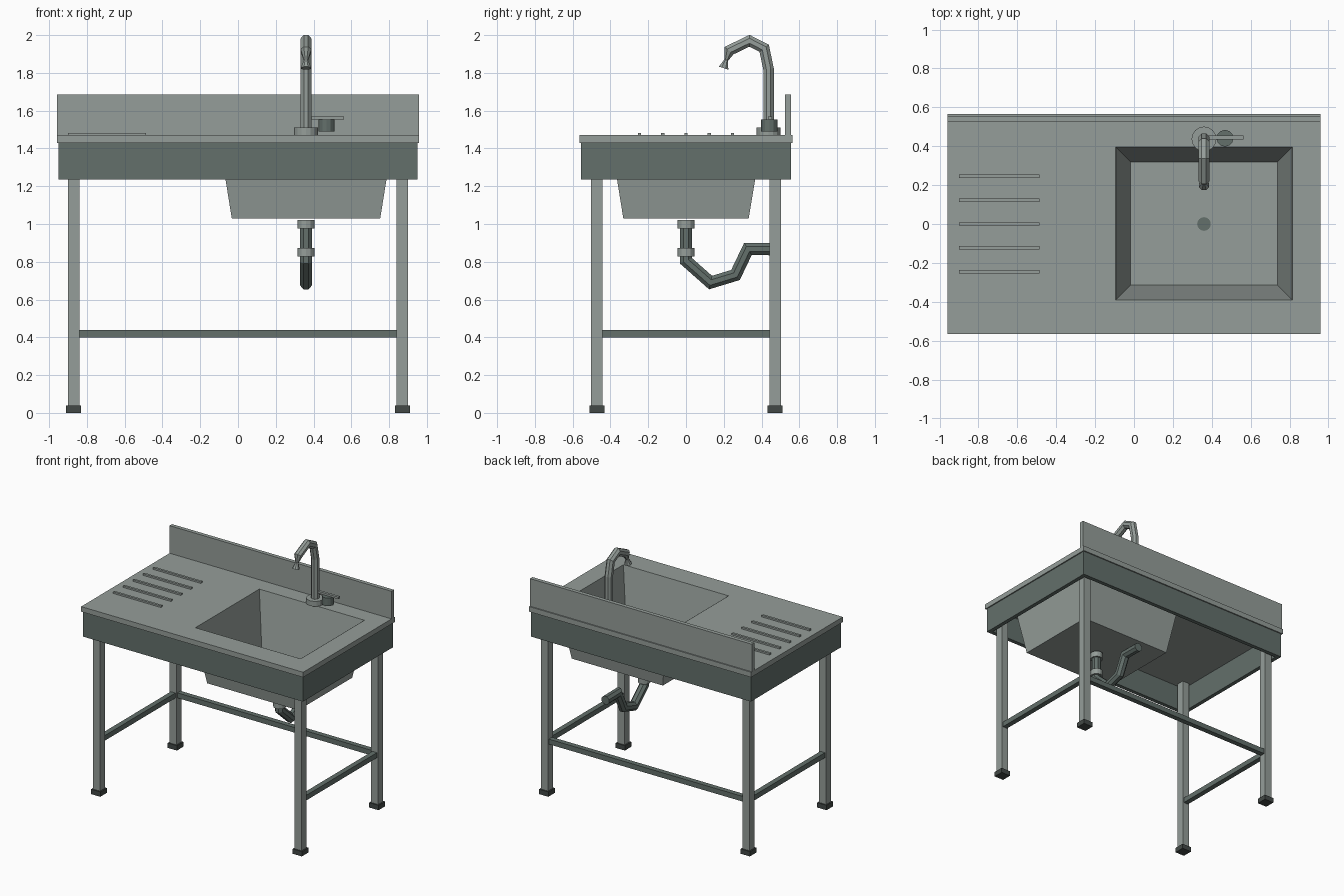
import bpy, bmesh, math
from mathutils import Vector

if "Cube" in bpy.data.objects:
    bpy.data.objects.remove(bpy.data.objects["Cube"])


def material(name, rgb):
    m = bpy.data.materials.new(name)
    m.diffuse_color = (*rgb, 1)
    m.use_nodes = True
    m.node_tree.nodes["Principled BSDF"].inputs["Base Color"].default_value = m.diffuse_color
    return m


STEEL = material("light steel", (0.30, 0.34, 0.32))
DARK = material("dark steel", (0.125, 0.16, 0.147))
RUBBER = material("black rubber", (0.055, 0.066, 0.061))


def finish(name, bm, mat):
    bmesh.ops.recalc_face_normals(bm, faces=bm.faces)
    me = bpy.data.meshes.new(name)
    bm.to_mesh(me)
    bm.free()
    me.materials.append(mat)
    ob = bpy.data.objects.new(name, me)
    bpy.context.collection.objects.link(ob)
    return ob


def loft(name, rings, mat, closed=False):
    """Skin a list of point rings; cap the ends, or join last to first."""
    bm = bmesh.new()
    loops = [[bm.verts.new(p) for p in ring] for ring in rings]
    pairs = list(zip(loops, loops[1:]))
    if closed:
        pairs.append((loops[-1], loops[0]))
    else:
        bm.faces.new(loops[0])
        bm.faces.new(loops[-1])
    for a, b in pairs:
        n = len(a)
        for i in range(n):
            j = (i + 1) % n
            bm.faces.new((a[i], a[j], b[j], b[i]))
    return finish(name, bm, mat)


def rect(cx, cy, hx, hy, z):
    return [(cx + sx * hx, cy + sy * hy, z)
            for sx, sy in ((-1, -1), (1, -1), (1, 1), (-1, 1))]


def box(name, x, y, z, mat):
    cx, cy = sum(x) / 2, sum(y) / 2
    hx, hy = (x[1] - x[0]) / 2, (y[1] - y[0]) / 2
    return loft(name, [rect(cx, cy, hx, hy, z[0]), rect(cx, cy, hx, hy, z[1])], mat)


def cylinder(name, cx, cy, r, z, mat, n=16):
    def ring(h):
        return [(cx + r * math.cos(2 * math.pi * i / n),
                 cy + r * math.sin(2 * math.pi * i / n), h) for i in range(n)]
    return loft(name, [ring(z[0]), ring(z[1])], mat)


def pipe(name, cx, path, mat, n=8):
    """Mitred tube along (y, z, radius) points in the plane x = cx."""
    pts = [Vector((p[0], p[1])) for p in path]
    rings = []
    for k, p in enumerate(pts):
        d1 = (p - pts[k - 1]).normalized() if k else None
        d2 = (pts[k + 1] - p).normalized() if k + 1 < len(pts) else None
        d1, d2 = d1 or d2, d2 or d1
        t = (d1 + d2).normalized()
        side = Vector((-t.y, t.x)) / t.dot(d1)
        ring = []
        for i in range(n):
            a = 2 * math.pi * (i + 0.5) / n
            r = path[k][2] / math.cos(math.pi / n)
            q = p + side * (r * math.sin(a))
            ring.append((cx + r * math.cos(a), q.x, q.y))
        rings.append(ring)
    return loft(name, rings, mat)


# Worktop with the basin opening, and the splashback
SX = 0.36
loft("worktop", [rect(0, 0, 0.958, 0.565, 1.47), rect(SX, 0.003, 0.454, 0.394, 1.47),
                 rect(SX, 0.003, 0.454, 0.394, 1.43), rect(0, 0, 0.958, 0.565, 1.43)],
     STEEL, closed=True)
box("splashback", (-0.958, 0.958), (0.525, 0.556), (1.47, 1.685), STEEL)

# Tapered basin shell
loft("basin", [rect(SX, 0, 0.393, 0.332, 1.03), rect(SX, 0.001, 0.458, 0.398, 1.435),
               rect(SX, 0.003, 0.453, 0.393, 1.47), rect(SX, 0.002, 0.378, 0.317, 1.05)], STEEL)
cylinder("drain_ring", SX, 0, 0.055, (1.045, 1.056), STEEL)
cylinder("drain_hole", SX, 0, 0.035, (1.05, 1.059), DARK)

# Draining ridges
for i in range(5):
    y = (i - 2) * 0.123
    box("drain_ridge", (-0.90, -0.487), (y - 0.009, y + 0.009), (1.465, 1.483), STEEL)

# Apron panels under the worktop
for s in (-1, 1):
    ys = sorted((s * 0.525, s * 0.556))
    box("long_apron", (-0.95, 0.95), ys, (1.235, 1.43), DARK)
    xs = sorted((s * 0.918, s * 0.949))
    box("side_apron", xs, (-0.525, 0.525), (1.235, 1.43), DARK)

# Legs with rubber feet
for sx in (-1, 1):
    for sy in (-1, 1):
        x, y = sx * 0.87, sy * 0.472
        box("leg", (x - 0.03, x + 0.03), (y - 0.03, y + 0.03), (0.02, 1.43), STEEL)
        box("foot", (x - 0.04, x + 0.04), (y - 0.04, y + 0.04), (0, 0.038), RUBBER)
    # Side rails
    box("side_rail", (x - 0.02, x + 0.02), (-0.445, 0.445), (0.40, 0.44), DARK)
box("back_rail", (-0.845, 0.845), (0.452, 0.492), (0.40, 0.44), DARK)

# Waste pipe with collars and trap
R = 0.032
pipe("waste_trap", SX, [(0, 1.0, R), (0, 0.805, R), (0.13, 0.69, R), (0.262, 0.73, R),
                        (0.328, 0.868, R), (0.48, 0.866, R)], DARK)
cylinder("waste_collar_top", SX, 0, 0.046, (0.975, 1.02), STEEL, 12)
cylinder("waste_collar_low", SX, 0, 0.046, (0.828, 0.873), STEEL, 12)

# Tap: base, hooked spout with pinched flaring nozzle, knob and lever
TY = 0.437
R = 0.028
cylinder("tap_base", SX, TY, 0.064, (1.47, 1.51), STEEL)
pipe("tap_spout", SX, [(TY, 1.49, R), (TY, 1.82, R), (0.414, 1.93, R), (0.336, 1.97, R),
                       (0.228, 1.918, R), (0.213, 1.868, 0.011), (0.199, 1.825, 0.026)], STEEL)
cylinder("tap_knob", 0.468, 0.441, 0.043, (1.49, 1.553), DARK, 12)
box("tap_lever", (0.383, 0.562), (0.434, 0.454), (1.552, 1.568), STEEL)
